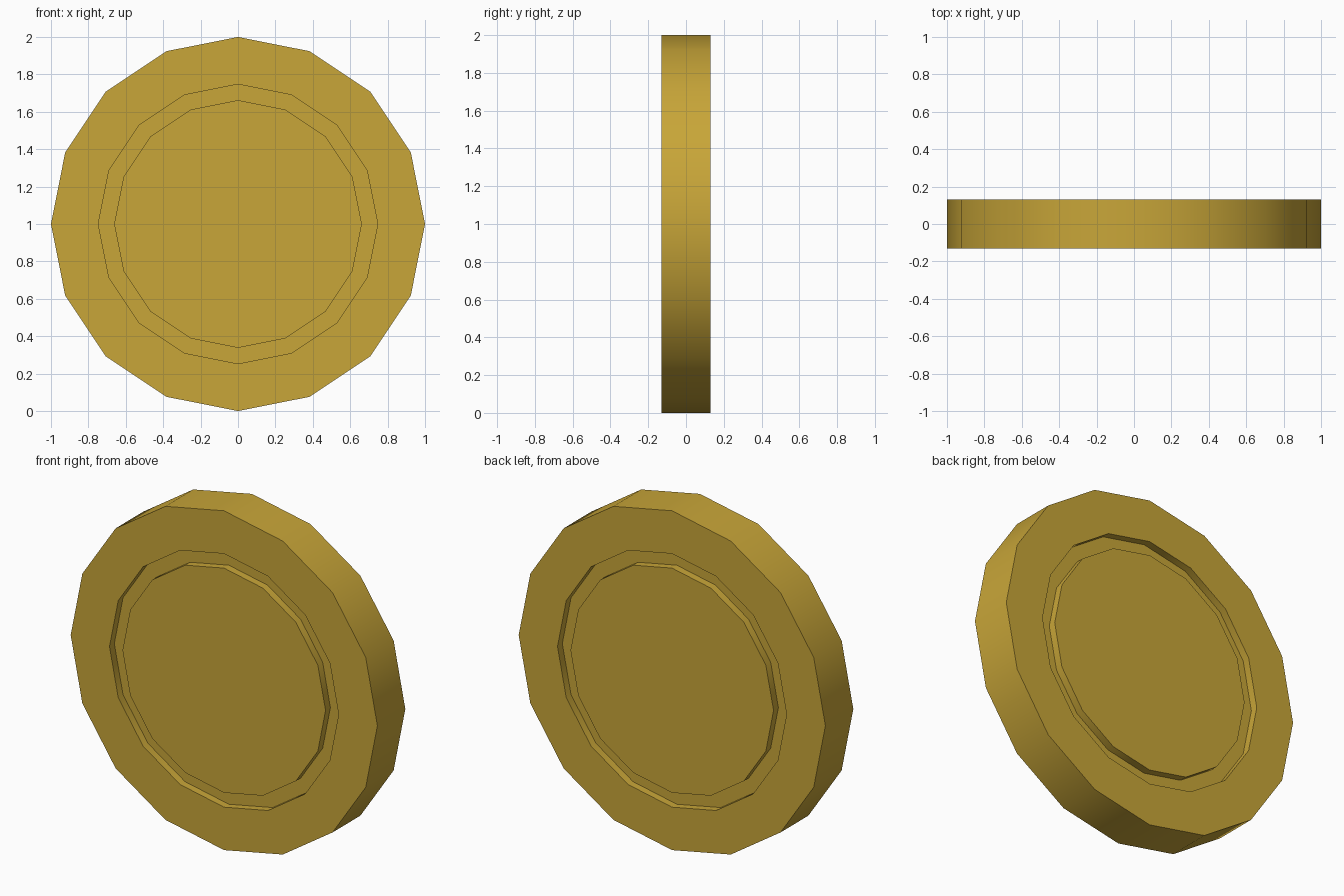
import bpy, bmesh, math

if "Cube" in bpy.data.objects:
    bpy.data.objects.remove(bpy.data.objects["Cube"])

SIDES = 16
HALF = 0.13        # half thickness
DEPTH = 0.045      # groove depth
R_OUT, R_IN = 0.747, 0.662

# Half profile (radius, y) from the front centre disc round the rim to the back
front = [(R_IN, -HALF), (R_IN, -HALF + DEPTH), (R_OUT, -HALF + DEPTH),
         (R_OUT, -HALF), (1.0, -HALF)]
profile = front + [(r, -y) for r, y in reversed(front)]

bm = bmesh.new()


def ring(r, y):
    """One 16-sided loop around the coin's axis."""
    angles = [2 * math.pi * i / SIDES for i in range(SIDES)]
    return [bm.verts.new((r * math.cos(a), y, 1 + r * math.sin(a))) for a in angles]


# Rim and grooves
rings = [ring(r, y) for r, y in profile]
for a, b in zip(rings, rings[1:]):
    for i in range(SIDES):
        j = (i + 1) % SIDES
        bm.faces.new((a[i], a[j], b[j], b[i]))

# Raised centre discs, front and back
bm.faces.new(rings[0])
bm.faces.new(rings[-1])
bmesh.ops.recalc_face_normals(bm, faces=bm.faces)

mesh = bpy.data.meshes.new("coin")
bm.to_mesh(mesh)
bm.free()
coin = bpy.data.objects.new("coin", mesh)
bpy.context.collection.objects.link(coin)

# Smooth round the rim, sharp at the face borders
bpy.context.view_layer.objects.active = coin
coin.select_set(True)
bpy.ops.object.shade_smooth_by_angle(angle=math.radians(30))

# Gold colour
gold = bpy.data.materials.new("gold")
gold.diffuse_color = (0.58, 0.38, 0.04, 1)
gold.use_nodes = True
gold.node_tree.nodes["Principled BSDF"].inputs["Base Color"].default_value = gold.diffuse_color
mesh.materials.append(gold)
